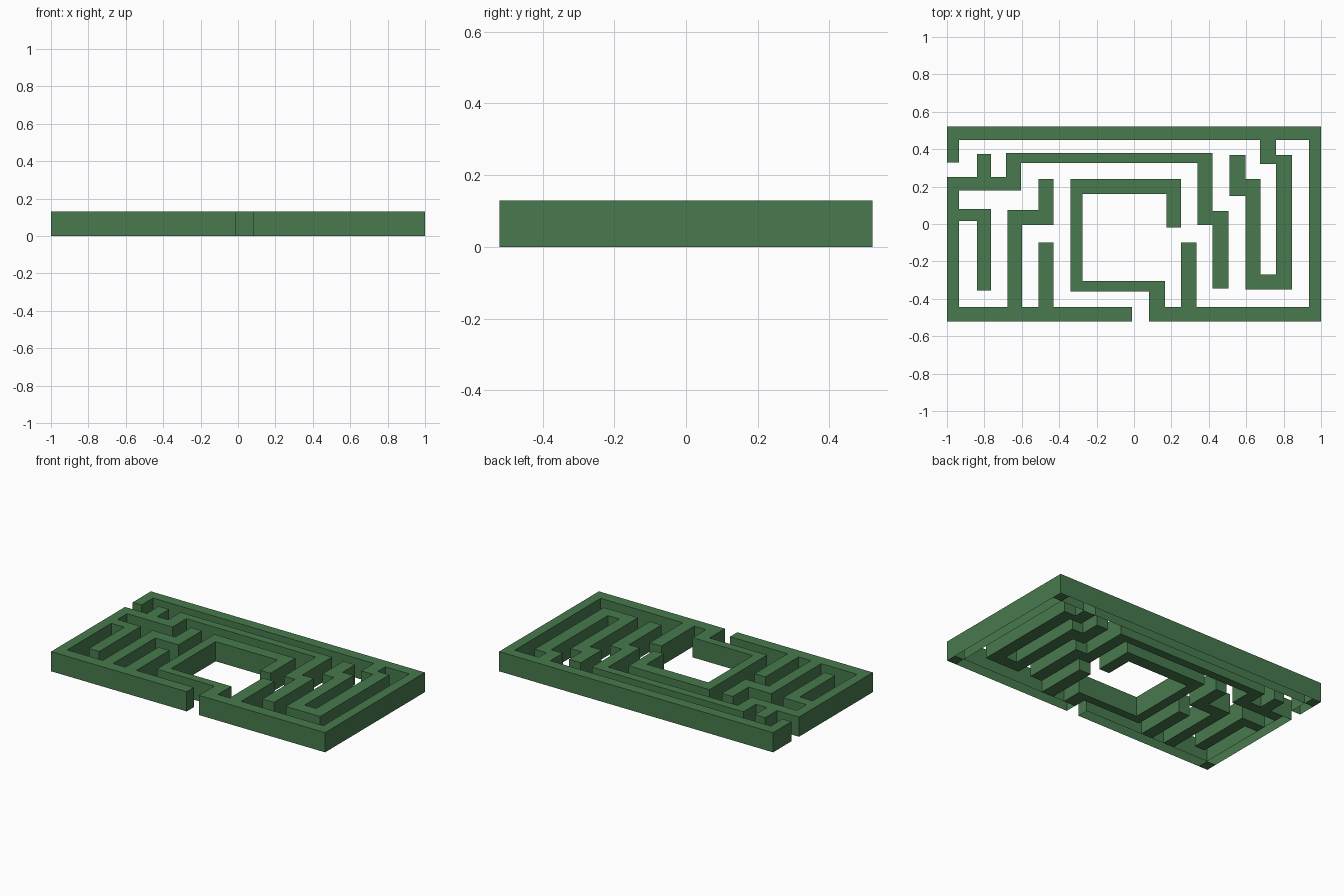
import bpy, bmesh

if "Cube" in bpy.data.objects:
    bpy.data.objects.remove(bpy.data.objects["Cube"])

HEIGHT = 0.13

# Rectangles are (x0, x1, y0, y1) in plan
outer = [
    (-1, 1, 0.45, 0.52), (0.935, 1, -0.52, 0.52),          # back, right
    (-1, -0.01, -0.52, -0.445), (0.08, 1, -0.52, -0.445),  # front, with entrance
    (-1, -0.935, -0.52, 0.25), (-1, -0.935, 0.33, 0.52),   # left, with exit
]
left_walls = [
    (-0.84, -0.765, 0.18, 0.375), (-1, -0.605, 0.18, 0.25),
    (-1, -0.765, 0.015, 0.08), (-0.84, -0.765, -0.355, 0.08),
    (-0.675, -0.6, -0.45, 0.075), (-0.675, -0.43, -0.005, 0.075),
    (-0.51, -0.43, -0.005, 0.24), (-0.51, -0.43, -0.45, -0.1),
]
long_wall = [
    (-0.685, -0.605, 0.18, 0.38), (-0.685, 0.42, 0.325, 0.38),
    (0.34, 0.42, -0.005, 0.38), (0.34, 0.505, -0.005, 0.07),
    (0.42, 0.505, -0.345, 0.07),
]
centre_room = [
    (-0.34, -0.275, -0.36, 0.24), (-0.34, 0.25, 0.16, 0.24),
    (0.175, 0.25, -0.02, 0.24), (-0.34, 0.165, -0.36, -0.305),
    (0.08, 0.165, -0.45, -0.305), (0.25, 0.335, -0.45, -0.1),
]
right_walls = [
    (0.51, 0.595, 0.15, 0.37), (0.51, 0.675, 0.15, 0.24),
    (0.595, 0.675, -0.35, 0.24), (0.595, 0.845, -0.35, -0.27),
    (0.76, 0.845, -0.35, 0.37), (0.675, 0.845, 0.32, 0.37),
    (0.675, 0.76, 0.32, 0.45),
]
walls = outer + left_walls + long_wall + centre_room + right_walls


def inside(x, y, rects):
    return any(a < x < b and c < y < d for a, b, c, d in rects)


# Grid of cells spanned by every wall edge
xs = sorted({v for r in walls for v in r[:2]})
ys = sorted({v for r in walls for v in r[2:]})
cells = {}
for i in range(len(xs) - 1):
    for j in range(len(ys) - 1):
        cx, cy = (xs[i] + xs[i + 1]) / 2, (ys[j] + ys[j + 1]) / 2
        if inside(cx, cy, walls):
            corner = abs(cx) > 0.935 and abs(cy) > 0.445
            cells[i, j] = corner or not inside(cx, cy, outer)  # closed underside?

bm = bmesh.new()
cache = {}


def vert(i, j, z):
    if (i, j, z) not in cache:
        cache[i, j, z] = bm.verts.new((xs[i], ys[j], z))
    return cache[i, j, z]


# One merged shell: tops, undersides (rim is open below), and exposed sides
for (i, j), closed in cells.items():
    loop = [(i, j), (i + 1, j), (i + 1, j + 1), (i, j + 1)]
    bm.faces.new([vert(*p, HEIGHT) for p in loop])
    if closed:
        bm.faces.new([vert(*p, 0) for p in reversed(loop)])
    for k, (di, dj) in enumerate([(0, -1), (1, 0), (0, 1), (-1, 0)]):
        if (i + di, j + dj) not in cells:
            p, q = loop[k], loop[(k + 1) % 4]
            bm.faces.new([vert(*p, 0), vert(*q, 0), vert(*q, HEIGHT), vert(*p, HEIGHT)])

bmesh.ops.dissolve_limit(bm, angle_limit=0.01, verts=bm.verts[:], edges=bm.edges[:])
mesh = bpy.data.meshes.new("maze_walls")
bm.to_mesh(mesh)
bm.free()

maze = bpy.data.objects.new("maze_walls", mesh)
bpy.context.collection.objects.link(maze)
hedge = bpy.data.materials.new("hedge_green")
hedge.diffuse_color = (0.065, 0.195, 0.075, 1)
hedge.use_nodes = True
hedge.node_tree.nodes["Principled BSDF"].inputs["Base Color"].default_value = hedge.diffuse_color
mesh.materials.append(hedge)
